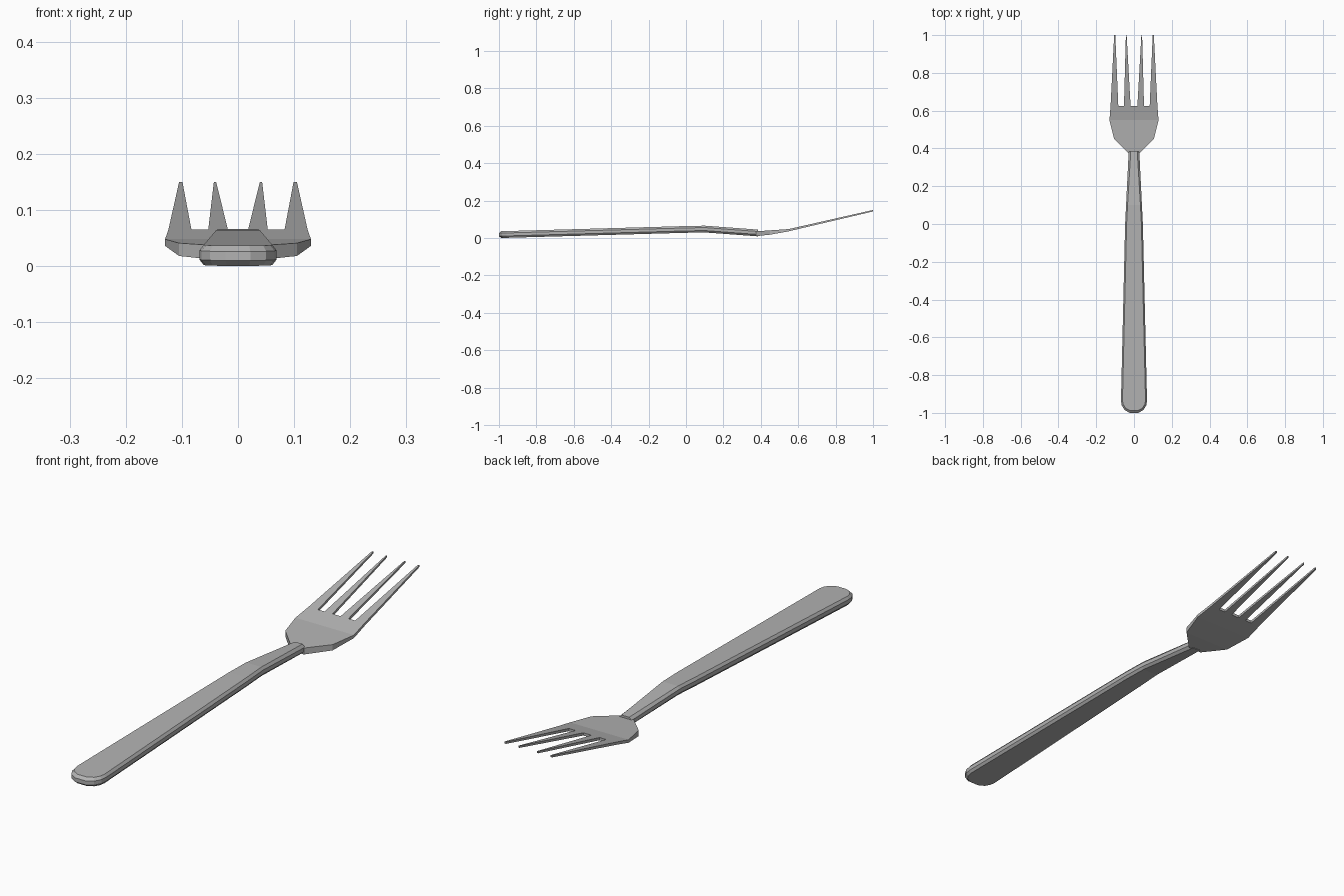
import bpy, bmesh

if "Cube" in bpy.data.objects:
    bpy.data.objects.remove(bpy.data.objects["Cube"])

steel = bpy.data.materials.new("steel grey")
steel.diffuse_color = (0.45, 0.45, 0.45, 1)
steel.use_nodes = True
steel.node_tree.nodes["Principled BSDF"].inputs["Base Color"].default_value = steel.diffuse_color


def lerp(table, y):
    """Piecewise linear height along the fork."""
    for (y0, z0), (y1, z1) in zip(table, table[1:]):
        if y <= y1:
            return z0 + (z1 - z0) * (y - y0) / (y1 - y0)
    return table[-1][1]


def finish(bm, name):
    bmesh.ops.recalc_face_normals(bm, faces=bm.faces)
    me = bpy.data.meshes.new(name)
    bm.to_mesh(me)
    bm.free()
    me.materials.append(steel)
    ob = bpy.data.objects.new(name, me)
    bpy.context.collection.objects.link(ob)


# Handle: chamfered bar with a rounded butt, arched just behind the head
base = [(-1, 0), (0, 0.028), (0.1, 0.03), (0.385, 0.009)]
# outer x, outer y, inset x, inset y
stations = [(0.022, -1.0, 0.02, -0.988), (0.05, -0.985, 0.045, -0.975),
            (0.065, -0.96, 0.057, -0.955), (0.069, -0.935, 0.061, -0.935),
            (0.047, 0.0, 0.039, 0.0), (0.042, 0.1, 0.034, 0.1),
            (0.028, 0.385, 0.017, 0.385)]
bm = bmesh.new()
rings = []
for xo, yo, xi, yi in stations:
    half = [(xi, yi, 0.0), (xo, yo, 0.010), (xo, yo, 0.026), (xi, yi, 0.036)]
    loop = [(x, y, h) for x, y, h in half] + [(-x, y, h) for x, y, h in reversed(half)]
    rings.append([bm.verts.new((x, y, lerp(base, y) + h)) for x, y, h in loop])
for a, b in zip(rings, rings[1:]):
    for i in range(8):
        j = (i + 1) % 8
        bm.faces.new((a[i], a[j], b[j], b[i]))
# butt end in three bands, then the hidden end in the head
for i in range(3):
    r = rings[0]
    bm.faces.new((r[i], r[i + 1], r[6 - i], r[7 - i]))
bm.faces.new(rings[-1])
finish(bm, "handle")

# Head: thin plate with four tapering tines, rising to the tips
top = [(0.375, 0.036), (0.45, 0.041), (0.55, 0.048), (1, 0.15)]
bottom = [(0.375, 0.010), (0.45, 0.018), (0.55, 0.036), (0.625, 0.054), (1, 0.142)]
root = 0.625
# left base, left tip, right tip, right base of each right-hand tine
tines = [(0.018, 0.039, 0.043, 0.053), (0.083, 0.099, 0.105, 0.124)]
tines = [tuple(-x for x in reversed(t)) for t in reversed(tines)] + tines
outline = [(-0.03, 0.375), (-0.105, 0.45), (-0.13, 0.55)]
for a, b, c, d in tines:
    outline += [(a, root), (b, 1), (c, 1), (d, root)]
outline += [(0.13, 0.55), (0.105, 0.45), (0.03, 0.375)]
n = len(outline)
roots = [i for i, p in enumerate(outline) if p[1] == root]
pieces = [[0, 1, n - 2, n - 1], [1, 2, n - 3, n - 2], [2] + roots + [n - 3]]
pieces += [[3 + 4 * t + k for k in range(4)] for t in range(4)]

bm = bmesh.new()
up = [bm.verts.new((x, y, lerp(top, y))) for x, y in outline]
down = [bm.verts.new((x, y, lerp(bottom, y))) for x, y in outline]
for p in pieces:
    bm.faces.new([up[i] for i in p])
    bm.faces.new([down[i] for i in reversed(p)])
for i in range(n):
    j = (i + 1) % n
    bm.faces.new((up[i], up[j], down[j], down[i]))
finish(bm, "fork_head")
